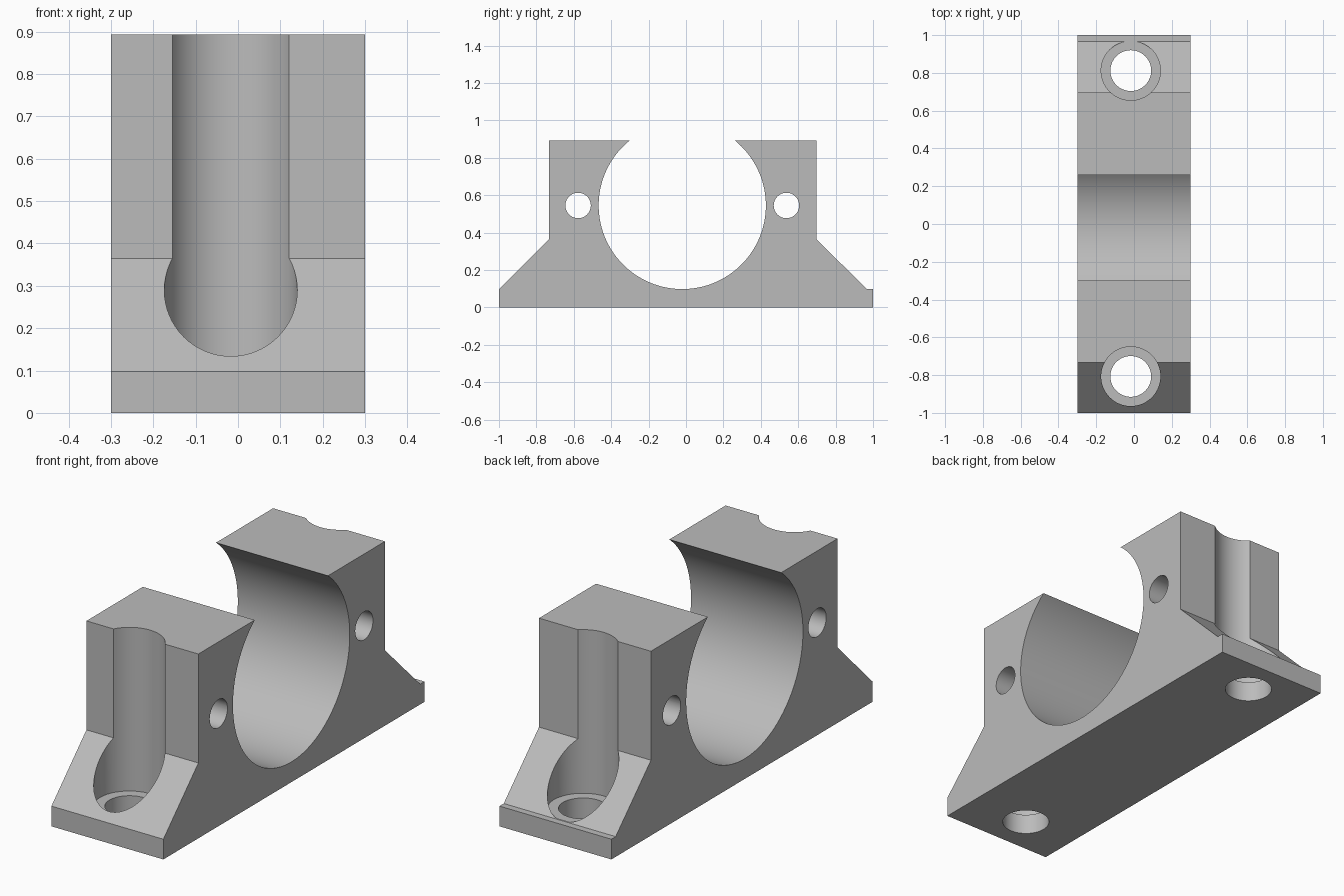
import bpy, bmesh
from math import pi, radians
from mathutils import Matrix

if "Cube" in bpy.data.objects:
    bpy.data.objects.remove(bpy.data.objects["Cube"], do_unlink=True)

HALF_WIDTH, HEIGHT, LIP = 0.30, 0.893, 0.098
HOLE_X, BORE_Y, BORE_Z = -0.017, -0.02, 0.545

grey = bpy.data.materials.new("plain grey")
grey.use_nodes = True
grey.diffuse_color = (0.5, 0.5, 0.5, 1)
grey.node_tree.nodes["Principled BSDF"].inputs["Base Color"].default_value = (0.5, 0.5, 0.5, 1)


def add_object(name, bm):
    bmesh.ops.recalc_face_normals(bm, faces=bm.faces)
    mesh = bpy.data.meshes.new(name)
    bm.to_mesh(mesh)
    bm.free()
    mesh.materials.append(grey)
    obj = bpy.data.objects.new(name, mesh)
    bpy.context.collection.objects.link(obj)
    return obj


def cylinder(name, centre, radius, depth, along_x=False, segments=64):
    bm = bmesh.new()
    matrix = Matrix.Translation(centre)
    if along_x:
        matrix = matrix @ Matrix.Rotation(pi / 2, 4, "Y")
    bmesh.ops.create_cone(bm, cap_ends=True, segments=segments, radius1=radius,
                          radius2=radius, depth=depth, matrix=matrix)
    return add_object(name, bm)


# Bracket body: side profile extruded across the width
profile = [(-1, 0), (1, 0), (1, LIP), (0.967, LIP), (0.697, 0.365),
           (0.697, HEIGHT), (-0.732, HEIGHT), (-0.732, 0.365), (-1, LIP)]
bm = bmesh.new()
face = bm.faces.new([bm.verts.new((-HALF_WIDTH, y, z)) for y, z in profile])
side = bmesh.ops.extrude_face_region(bm, geom=[face])["geom"]
bmesh.ops.translate(bm, vec=(2 * HALF_WIDTH, 0, 0),
                    verts=[v for v in side if isinstance(v, bmesh.types.BMVert)])
body = add_object("clamp_bracket", bm)

# Cutters: main bore, cross holes, screw holes and their head recesses
cutters = [cylinder("bore_cutter", (0, BORE_Y, BORE_Z), 0.447, 2, True, 128)]
for end, cross_y, screw_y in (("front", -0.577, -0.807), ("back", 0.537, 0.812)):
    cutters += [
        cylinder(end + "_cross_hole_cutter", (0, cross_y, BORE_Z), 0.068, 2, True),
        cylinder(end + "_screw_hole_cutter", (HOLE_X, screw_y, 0), 0.108, 1),
        cylinder(end + "_head_recess_cutter", (HOLE_X, screw_y, LIP + 0.502), 0.157, 1),
    ]

bpy.ops.object.select_all(action="DESELECT")
body.select_set(True)
bpy.context.view_layer.objects.active = body
for cutter in cutters:
    mod = body.modifiers.new(cutter.name, "BOOLEAN")
    mod.operation = "DIFFERENCE"
    mod.solver = "EXACT"
    mod.object = cutter
    bpy.ops.object.modifier_apply(modifier=mod.name)
for cutter in cutters:
    bpy.data.objects.remove(cutter, do_unlink=True)

bpy.ops.object.shade_smooth_by_angle(angle=radians(30))
